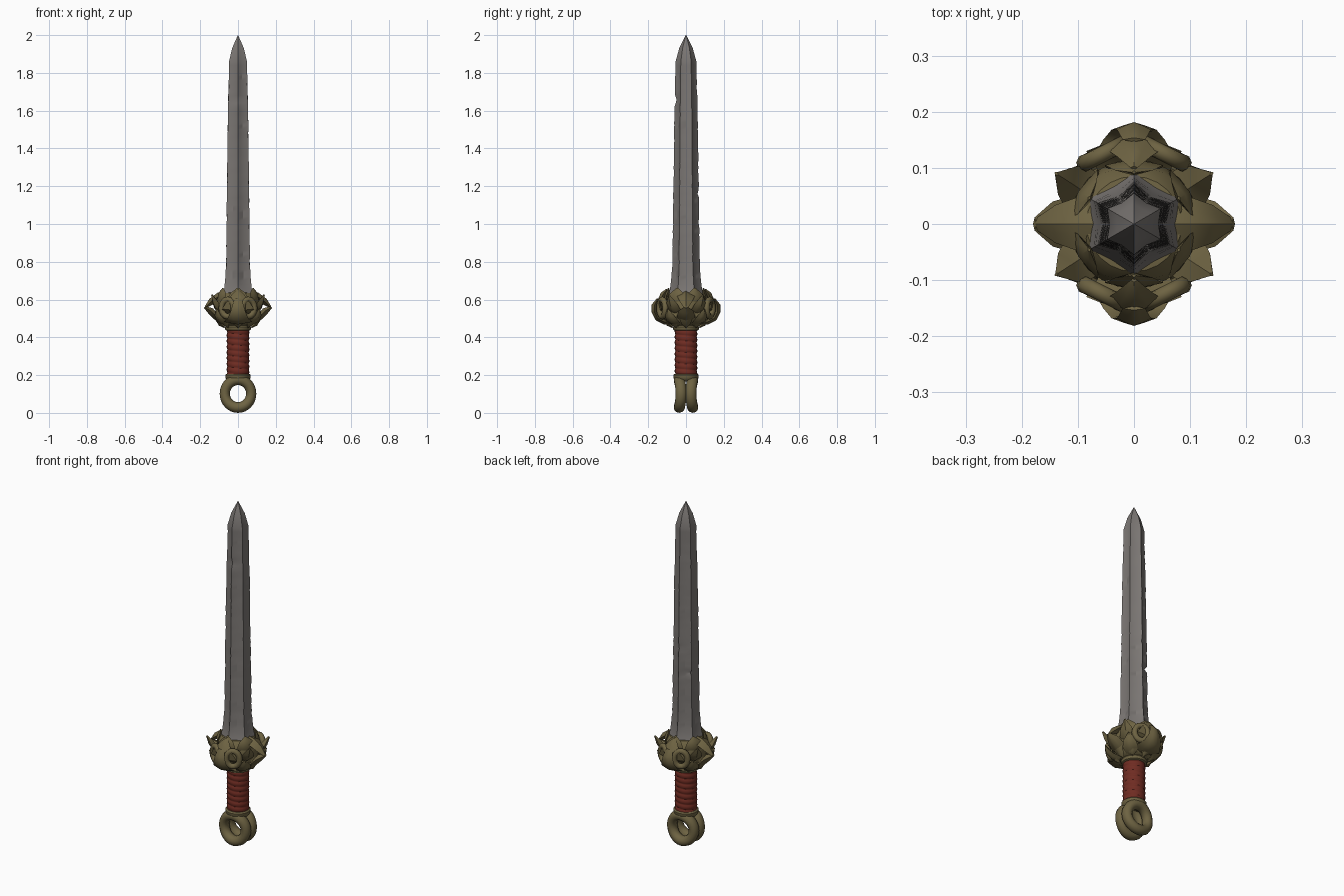
import bpy
import bmesh
import random
from math import sin, cos, pi, radians, floor
from mathutils import Vector

random.seed(4)
if "Cube" in bpy.data.objects:
    bpy.data.objects.remove(bpy.data.objects["Cube"])


def material(name, rgb):
    m = bpy.data.materials.new(name)
    m.use_nodes = True
    m.diffuse_color = (*rgb, 1)
    m.node_tree.nodes["Principled BSDF"].inputs["Base Color"].default_value = (*rgb, 1)
    return m


STEEL = material("worn steel", (0.20, 0.185, 0.175))
BRONZE = material("aged bronze", (0.155, 0.125, 0.055))
LEATHER = material("red leather", (0.16, 0.025, 0.016))


def finish(name, bm, mat, angle=35):
    bmesh.ops.recalc_face_normals(bm, faces=bm.faces)
    mesh = bpy.data.meshes.new(name)
    bm.to_mesh(mesh)
    bm.free()
    mesh.materials.append(mat)
    obj = bpy.data.objects.new(name, mesh)
    bpy.context.collection.objects.link(obj)
    bpy.ops.object.select_all(action="DESELECT")
    obj.select_set(True)
    bpy.context.view_layer.objects.active = obj
    bpy.ops.object.shade_smooth_by_angle(angle=radians(angle))
    return obj


def loft(bm, rings, closed=False):
    """Skin a list of point rings; cap the ends or join them in a loop."""
    rows = [[bm.verts.new(p) for p in ring] for ring in rings]
    n = len(rows[0])
    pairs = list(zip(rows, rows[1:]))
    if closed:
        pairs.append((rows[-1], rows[0]))
    else:
        bm.faces.new(rows[0])
        bm.faces.new(rows[-1])
    for a, b in pairs:
        for i in range(n):
            j = (i + 1) % n
            bm.faces.new((a[i], a[j], b[j], b[i]))


def interpolate(table, z):
    for (z0, r0), (z1, r1) in zip(table, table[1:]):
        if z <= z1:
            return r0 + (r1 - r0) * (z - z0) / (z1 - z0)
    return table[-1][1]


def revolve(name, profile, mat, sides=24, angle=35):
    bm = bmesh.new()
    loft(bm, [[(r * cos(2 * pi * i / sides), r * sin(2 * pi * i / sides), z)
               for i in range(sides)] for z, r in profile])
    return finish(name, bm, mat, angle)


def add_leaf(bm, path, heading, thick):
    """Ridged leaf along (radius, height, half width) points, facing a heading."""
    a = radians(heading)
    out, side = Vector((cos(a), sin(a), 0)), Vector((-sin(a), cos(a), 0))
    rings = []
    for k, (r, z, w) in enumerate(path):
        p, q = path[max(k - 1, 0)], path[min(k + 1, len(path) - 1)]
        dr, dz = q[0] - p[0], q[1] - p[1]
        normal = (out * dz - Vector((0, 0, dr))).normalized()
        c = out * r + Vector((0, 0, z))
        t = thick * (1 if k < len(path) - 1 else 0.3)
        rings.append([c + side * w, c + side * w * 0.45 + normal * t * 0.6,
                      c + normal * t, c - side * w * 0.45 + normal * t * 0.6,
                      c - side * w, c - normal * t])
    loft(bm, rings)


def leaves(name, path, headings, thick):
    bm = bmesh.new()
    for h in headings:
        add_leaf(bm, path, h, thick)
    return finish(name, bm, BRONZE, 40)


# Blade: fluted six-pointed section with chipped edges
taper = [(0.62, 0.094), (0.66, 0.084), (0.72, 0.077), (0.8, 0.073), (1.2, 0.068),
         (1.6, 0.062), (1.86, 0.055), (1.93, 0.036), (2.0, 0.001)]
heights = sorted({round(0.62 + 0.02 * i, 2) for i in range(63)} | {z for z, r in taper})
chips = {(1.02, 4): 0.8, (1.64, 9): 0.9, (1.66, 9): 0.82, (1.16, 2): 0.9}
rings = []
for z in heights:
    ring = []
    for k in range(12):
        r = interpolate(taper, z)
        if k % 2:
            r *= interpolate([(0.62, 0.86), (0.7, 0.75), (1.8, 0.75), (1.93, 0.84), (2.0, 0.86)], z)
        elif 0.72 < z < 1.84:
            r *= 1 - 0.05 * random.random() ** 3
        for (cz, ck), depth in chips.items():
            if abs(z - cz) < 0.005 and k == ck - ck % 2:
                r *= depth
        a = pi / 6 + pi * k / 6
        ring.append((r * cos(a), r * sin(a), z))
    rings.append(ring)
bm = bmesh.new()
loft(bm, rings)
finish("blade", bm, STEEL, 25)

# Guard core and the collar below it
revolve("guard_core", [(0.46, 0.06), (0.475, 0.085), (0.51, 0.108), (0.56, 0.115),
                       (0.61, 0.105), (0.635, 0.085), (0.64, 0.05)], BRONZE)
revolve("guard_collar", [(0.435, 0.058), (0.44, 0.067), (0.455, 0.07),
                         (0.465, 0.062), (0.48, 0.06)], BRONZE)

# Main lobes: pointed at the sides, broad and curled at front and back
leaves("guard_side_lobe", [(0.07, 0.49, 0.03), (0.11, 0.505, 0.05), (0.145, 0.54, 0.04),
                           (0.177, 0.56, 0.012)], (0, 180), 0.018)
leaves("guard_side_lobe_upper", [(0.06, 0.63, 0.03), (0.1, 0.62, 0.048), (0.14, 0.59, 0.034),
                                 (0.172, 0.56, 0.012)], (0, 180), -0.018)
leaves("guard_front_lobe", [(0.07, 0.48, 0.035), (0.115, 0.482, 0.075), (0.15, 0.5, 0.055),
                            (0.168, 0.535, 0.04), (0.168, 0.57, 0.03), (0.15, 0.605, 0.02)],
       (90, 270), 0.014)
leaves("guard_front_crest", [(0.09, 0.52, 0.06), (0.13, 0.55, 0.085), (0.14, 0.59, 0.06),
                             (0.12, 0.63, 0.03), (0.1, 0.655, 0.006)], (90, 270), 0.014)

# Rolled scrolls framing the front and back lobes
for s in (-1, 1):
    for t in (-1, 1):
        bm = bmesh.new()
        tube = []
        for i in range(16):
            u = 2 * pi * i / 16
            c = Vector((t * (0.055 + 0.032 * cos(u)), s * (0.125 - 0.016 * cos(u)),
                        0.555 + 0.045 * sin(u)))
            d = Vector((t * cos(u), 0, sin(u)))
            tube.append([c + 0.016 * (d * cos(v) + Vector((0, s, 0)) * sin(v))
                         for v in [2 * pi * j / 8 for j in range(8)]])
        loft(bm, tube, closed=True)
        finish("guard_scroll", bm, BRONZE, 50)

# Diagonal spikes, drooping underside leaves and the crown around the blade
diagonals = (33, 147, 213, 327)
leaves("guard_corner_spike", [(0.08, 0.53, 0.035), (0.12, 0.55, 0.042), (0.142, 0.585, 0.03),
                              (0.165, 0.625, 0.003)], diagonals, 0.016)
leaves("guard_corner_underleaf", [(0.07, 0.47, 0.03), (0.11, 0.485, 0.042), (0.135, 0.515, 0.032),
                                  (0.15, 0.55, 0.004)], (40, 140, 220, 320), 0.014)
leaves("guard_underleaf", [(0.1, 0.54, 0.035), (0.112, 0.5, 0.035), (0.092, 0.47, 0.024),
                           (0.07, 0.452, 0.003)], range(0, 360, 45), -0.012)
leaves("guard_crown_leaf", [(0.1, 0.59, 0.05), (0.105, 0.615, 0.052), (0.096, 0.638, 0.035),
                            (0.092, 0.662, 0.004)], range(30, 360, 60), 0.01)

# Grip: leather wound in a shallow spiral
rings = []
for i in range(61):
    z = 0.2 + 0.24 * i / 60
    ring = []
    for j in range(24):
        a = 2 * pi * j / 24
        turn = (z - 0.2) / 0.03 + j / 24
        r = 0.055 + 0.005 * abs(sin(pi * (turn - floor(turn)))) ** 0.6
        ring.append((r * cos(a), r * sin(a), z))
    rings.append(ring)
bm = bmesh.new()
loft(bm, rings)
finish("grip", bm, LEATHER, 45)

# Pommel: neck and a pair of rings that part toward the bottom
revolve("pommel_neck", [(0.165, 0.045), (0.172, 0.058), (0.185, 0.066), (0.2, 0.067),
                        (0.207, 0.06), (0.208, 0.04)], BRONZE)
for s, name in ((-1, "pommel_ring_front"), (1, "pommel_ring_back")):
    bm = bmesh.new()
    tube = []
    for i in range(32):
        u = 2 * pi * i / 32
        ring = []
        for v in [2 * pi * j / 10 for j in range(10)]:
            rad = 0.07 + 0.027 * cos(v)
            spread = 0.026 + 0.01 * sin(u) ** 2
            ring.append((rad * cos(u), s * (spread + 0.03 * sin(v)), 0.102 + 1.05 * rad * sin(u)))
        tube.append(ring)
    loft(bm, tube, closed=True)
    finish(name, bm, BRONZE, 50)
